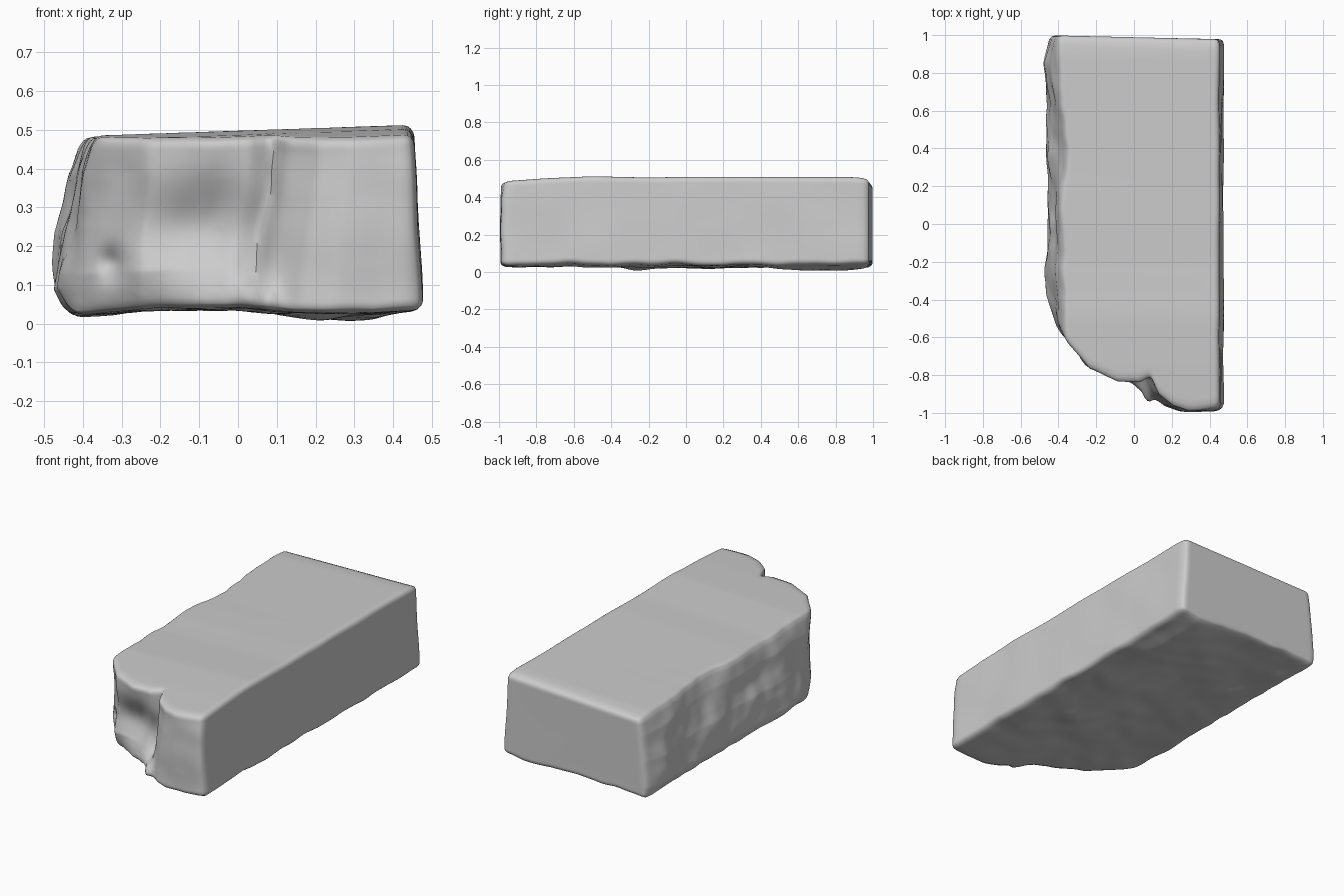
import bpy, bmesh, math
from mathutils import Vector, noise

cube = bpy.data.objects.get("Cube")
if cube:
    bpy.data.objects.remove(cube, do_unlink=True)


def ramp(t, keys):
    """Piecewise linear lookup through (position, value) pairs."""
    if t <= keys[0][0]:
        return keys[0][1]
    for (a, va), (b, vb) in zip(keys, keys[1:]):
        if t <= b:
            return va + (vb - va) * (t - a) / (b - a)
    return keys[-1][1]


def bump(v, centre, size):
    """Soft round falloff used for dents and lumps."""
    d = sum(((a - c) / s) ** 2 for a, c, s in zip(v, centre, size))
    return math.exp(-d)


def rough(v, scale, seed):
    return noise.noise(v * scale + Vector((seed, seed * 2, seed * 3)))


# Broken front end: y of the end face along x
FRONT = [(-0.47, -0.38), (-0.42, -0.54), (-0.36, -0.63), (-0.25, -0.77), (-0.1, -0.83),
         (0.02, -0.84), (0.08, -0.81), (0.12, -0.9), (0.2, -0.965), (0.28, -0.99), (0.47, -0.995)]
# Rough side: x of the face by height, and of its top edge along y
SIDE = [(0.03, -0.43), (0.1, -0.465), (0.25, -0.45), (0.33, -0.43), (0.4, -0.415), (0.48, -0.385)]
EDGE = [(-0.6, 0.015), (-0.3, 0), (0, -0.005), (0.4, 0.02), (0.7, -0.01), (0.9, -0.025), (1, -0.03)]
# Underside height along x, and top height along y
UNDER = [(-0.42, 0.022), (-0.25, 0.035), (0, 0.04), (0.15, 0.03), (0.35, 0.028), (0.47, 0.04)]
CROWN = [(-1, -0.022), (-0.75, -0.004), (-0.5, 0.007), (-0.2, 0), (0, 0.004), (0.9, 0.002), (1, -0.008)]
HALF = Vector((0.46, 1.0, 0.23))
RADIUS = 0.028

# Brick body: a fine box with rounded edges
bm = bmesh.new()
bmesh.ops.create_cube(bm, size=2)
bmesh.ops.subdivide_edges(bm, edges=bm.edges[:], cuts=63, use_grid_fill=True)
for v in bm.verts:
    p = Vector(a * h for a, h in zip(v.co, HALF))
    core = Vector(max(-h + RADIUS, min(h - RADIUS, a)) for a, h in zip(p, HALF))
    p = core + (p - core).normalized() * RADIUS
    u, w = (p.x / HALF.x + 1) / 2, (p.y + 1) / 2
    z = p.z + 0.265
    right = 0.478 - 0.026 * z / 0.48

    # Front end with its missing corner, arched hollow, pit, low ledge and worn edges
    plan_x = ramp(z, SIDE) * (1 - u) + right * u
    low_part = max(0, (0.45 - z) / 0.4)
    front = ramp(plan_x + 0.04 * low_part * (plan_x > -0.05), FRONT)
    front += 0.075 * bump((plan_x, z), (-0.1, 0.24), (0.17, 0.12))
    front += 0.05 * bump((plan_x, z), (-0.33, 0.16), (0.035, 0.045))
    front += 0.05 * max(0, 0.14 - z) / 0.1 * max(0, min(1, -plan_x / 0.2))
    front -= 0.08 * bump((plan_x, z), (0.05, 0.06), (0.045, 0.06))
    front += 0.015 * bump((plan_x, z), (0.46, 0.48), (0.12, 0.06))
    front += 0.015 * bump((plan_x,), (0.48,), (0.04,))
    front += 0.01 * rough(Vector((plan_x, 0, z)), 6, 4)
    y = front + (0.998 - 0.02 * u - front) * w

    # Straight side on one hand, scooped and eroded side on the other
    left = ramp(z, SIDE) + ramp(y, EDGE) * min(1, z / 0.4)
    left += 0.025 * bump((y, z), (0.0, 0.33), (0.2, 0.09))
    left += 0.025 * bump((y, z), (-0.45, 0.25), (0.12, 0.1))
    back = max(0, (y - 0.85) / 0.15)
    left += back * (-0.445 + 0.09 * z - left) * 0.8
    q = Vector((0, y, z))
    left += (0.018 * rough(q, 4, 7) + 0.008 * rough(q, 10, 2)) * (1 - back)
    left = max(left, -0.48)
    right += 0.006 * rough(q, 4, 9)
    x = left + (right - left) * u

    # Gently sloping top and worn underside
    q = Vector((x, y, 0))
    top = 0.478 + 0.028 * u + ramp(y, CROWN)
    low = ramp(x, UNDER) + 0.01 * rough(q, 4, 3) + 0.006 * rough(q, 9, 6)
    low -= 0.025 * bump((x, y), (0.3, 0.7), (0.12, 0.2))
    low -= 0.018 * bump((x, y), (0.2, -0.25), (0.12, 0.12))
    t = (p.z / HALF.z + 1) / 2
    v.co = (x, y, max(0, low + (top - low) * t))

mesh = bpy.data.meshes.new("chipped_brick")
bm.to_mesh(mesh)
bm.free()
brick = bpy.data.objects.new("chipped_brick", mesh)
bpy.context.collection.objects.link(brick)

# Single plain grey
grey = bpy.data.materials.new("stone_grey")
grey.use_nodes = True
colour = (0.6, 0.6, 0.6, 1)
grey.diffuse_color = colour
grey.node_tree.nodes["Principled BSDF"].inputs["Base Color"].default_value = colour
mesh.materials.append(grey)

bpy.context.view_layer.objects.active = brick
brick.select_set(True)
bpy.ops.object.shade_smooth_by_angle(angle=math.radians(60))
